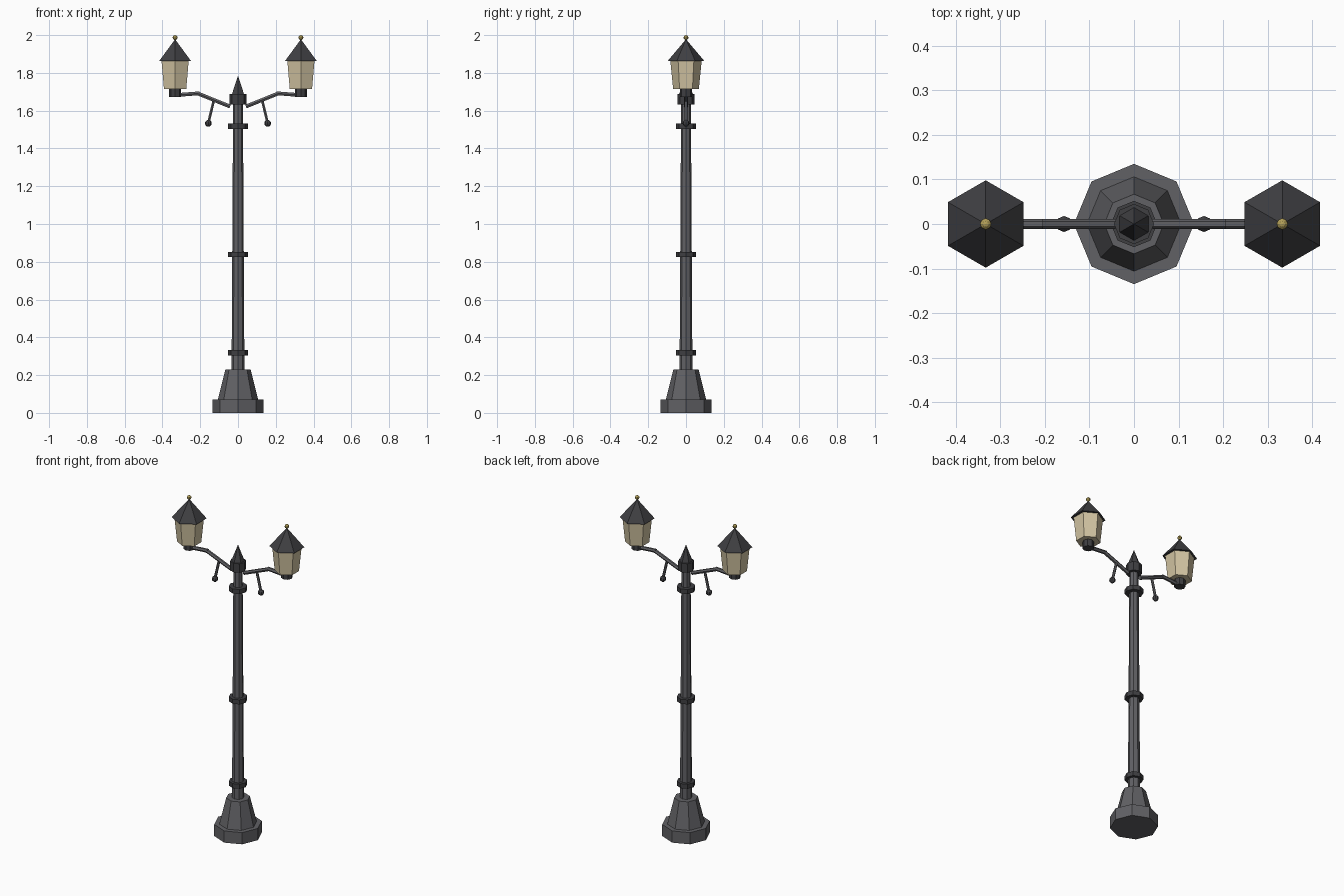
import bpy, bmesh, math
from mathutils import Vector

if "Cube" in bpy.data.objects:
    bpy.data.objects.remove(bpy.data.objects["Cube"])


def material(name, rgb):
    m = bpy.data.materials.new(name)
    m.use_nodes = True
    m.diffuse_color = (*rgb, 1)
    m.node_tree.nodes["Principled BSDF"].inputs["Base Color"].default_value = (*rgb, 1)
    return m


GREY = material("grey iron", (0.12, 0.12, 0.13))
DARK = material("dark iron", (0.05, 0.05, 0.055))
GLASS = material("cream glass", (0.64, 0.55, 0.36))
BRASS = material("brass", (0.45, 0.35, 0.1))


def finish(name, bm, mat):
    bmesh.ops.recalc_face_normals(bm, faces=bm.faces)
    mesh = bpy.data.meshes.new(name)
    bm.to_mesh(mesh)
    bm.free()
    mesh.materials.append(mat)
    obj = bpy.data.objects.new(name, mesh)
    bpy.context.collection.objects.link(obj)
    return obj


def turned(name, profile, sides, mat, x=0):
    """Faceted solid from (radius, z) pairs, with a corner on the y axis."""
    bm = bmesh.new()
    rings = []
    for r, z in profile:
        if r == 0:
            rings.append([bm.verts.new((x, 0, z))] * sides)
            continue
        angles = [math.pi / 2 + math.tau * i / sides for i in range(sides)]
        rings.append([bm.verts.new((x + r * math.cos(a), r * math.sin(a), z)) for a in angles])
    for low, high in zip(rings, rings[1:]):
        for i in range(sides):
            j = (i + 1) % sides
            corners = [low[i], low[j], high[j], high[i]]
            bm.faces.new(list(dict.fromkeys(corners)))
    for ring, (r, z) in ((rings[0], profile[0]), (rings[-1], profile[-1])):
        if r > 0:
            bm.faces.new(ring)
    return finish(name, bm, mat)


def rod(name, start, end, radius, mat):
    """Six-sided bar between two points in the xz plane."""
    a, b = Vector((start[0], 0, start[1])), Vector((end[0], 0, end[1]))
    obj = turned(name, [(radius, -(b - a).length / 2), (radius, (b - a).length / 2)], 6, mat)
    obj.location = (a + b) / 2
    obj.rotation_euler.y = math.atan2(b.x - a.x, b.z - a.z)
    return obj


def ball(name, x, z, radius, mat):
    bm = bmesh.new()
    bmesh.ops.create_uvsphere(bm, u_segments=8, v_segments=6, radius=radius)
    bmesh.ops.translate(bm, verts=bm.verts, vec=(x, 0, z))
    return finish(name, bm, mat)


# Base and pole
turned("base_plinth", [(0.135, 0), (0.135, 0.072)], 8, GREY)
turned("base_taper", [(0.106, 0.072), (0.067, 0.23)], 8, GREY)
turned("pole", [(0.034, 0.23), (0.026, 1.64)], 8, GREY)

# Collars around the pole
for part, z in (("lower", 0.318), ("middle", 0.838), ("upper", 1.518)):
    turned(part + "_collar", [(0.052, z - 0.014), (0.052, z + 0.014)], 8, DARK)

# Top of the pole
turned("pole_cap", [(0.045, 1.632), (0.045, 1.687)], 8, DARK)
turned("pole_spike", [(0.037, 1.687), (0, 1.785)], 6, DARK)

# Arms and lanterns
for side, s in (("left", 1), ("right", -1)):
    lamp_x = s * 0.333
    elbow = (s * 0.21, 1.69)
    rod(side + "_arm_inner", (s * 0.042, 1.622), elbow, 0.0115, GREY)
    rod(side + "_arm_outer", (s * 0.204, 1.692), (lamp_x, 1.682), 0.0115, GREY)
    rod(side + "_strut", (s * 0.128, 1.655), (s * 0.157, 1.535), 0.008, GREY)
    ball(side + "_strut_ball", s * 0.157, 1.533, 0.018, DARK)
    turned(side + "_lantern_socket", [(0.032, 1.672), (0.032, 1.714)], 8, DARK, lamp_x)
    turned(side + "_lantern_glass", [(0.068, 1.714), (0.083, 1.864)], 6, GLASS, lamp_x)
    turned(side + "_lantern_roof", [(0.098, 1.862), (0, 1.978)], 6, DARK, lamp_x)
    ball(side + "_lantern_finial", lamp_x, 1.987, 0.013, BRASS)
